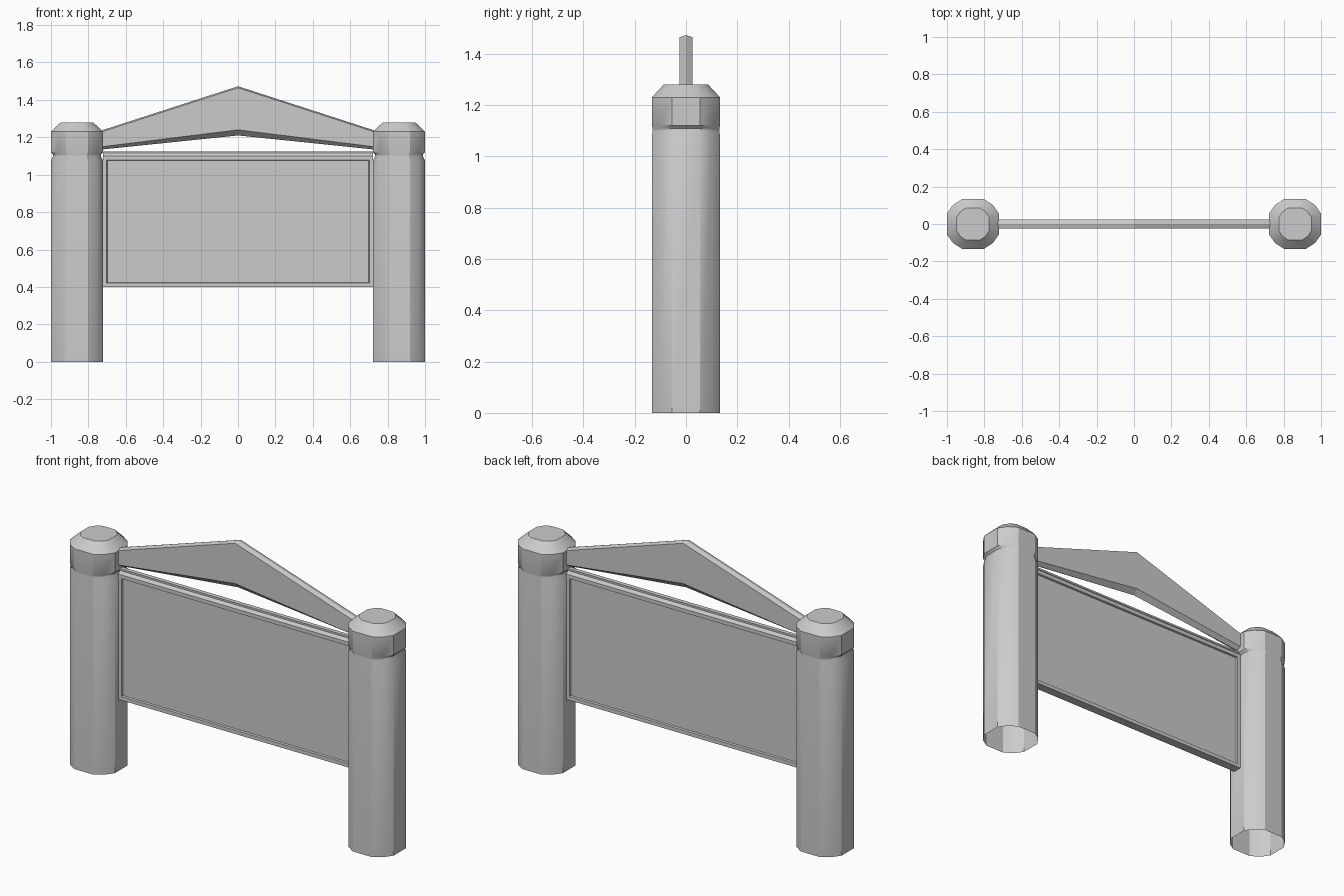
import bpy, bmesh, math

if "Cube" in bpy.data.objects:
    bpy.data.objects.remove(bpy.data.objects["Cube"])


def finish(name, bm, smooth=None):
    bmesh.ops.recalc_face_normals(bm, faces=bm.faces[:])
    mesh = bpy.data.meshes.new(name)
    bm.to_mesh(mesh)
    bm.free()
    ob = bpy.data.objects.new(name, mesh)
    bpy.context.collection.objects.link(ob)
    if smooth:
        bpy.ops.object.select_all(action='DESELECT')
        ob.select_set(True)
        bpy.context.view_layer.objects.active = ob
        bpy.ops.object.shade_smooth_by_angle(angle=math.radians(smooth))
    return ob


def loft(bm, rings, cap_start=True, cap_end=True):
    loops = [[bm.verts.new(p) for p in ring] for ring in rings]
    n = len(loops[0])
    for a, b in zip(loops, loops[1:]):
        for i in range(n):
            j = (i + 1) % n
            bm.faces.new((a[i], a[j], b[j], b[i]))
    if cap_start:
        bm.faces.new(loops[0][::-1])
    if cap_end:
        bm.faces.new(loops[-1])


# Posts: round section with a flat on each axis, grooved neck, chamfered cap
ANGLES = [math.radians(q * 90 + a) for q in range(4) for a in (22.5, 45, 67.5)]
POST = [  # height, x radius, y radius
    (0, .151, .144), (1.075, .151, .144), (1.098, .138, .141), (1.108, .138, .141),
    (1.12, .151, .144), (1.23, .151, .144), (1.28, .094, .094)]
for side, name in ((-1, "left_post"), (1, "right_post")):
    bm = bmesh.new()
    loft(bm, [[(side * .861 + rx * math.cos(a), ry * math.sin(a), z) for a in ANGLES]
              for z, rx, ry in POST], cap_start=False)
    finish(name, bm, 32)

# Sign board: section with a stepped top rail, recessed panel on both faces
section = [(-.025, .40), (-.025, 1.10), (-.012, 1.115), (-.012, 1.125),
           (.012, 1.125), (.012, 1.115), (.025, 1.10), (.025, .40)]
bm = bmesh.new()
loft(bm, [[(x, y, z) for y, z in section] for x in (-.723, .723)])
bmesh.ops.recalc_face_normals(bm, faces=bm.faces[:])
panels = [f for f in bm.faces if abs(f.normal.y) > .99 and f.calc_area() > .5]
bmesh.ops.inset_individual(bm, faces=panels, thickness=.03)
bmesh.ops.inset_individual(bm, faces=panels, thickness=.004, depth=-.01)
finish("sign_board", bm)


# Gable: peaked board whose upper and lower edges come to a ridge
def gable(y, top, low):
    e = low * .5
    return [(-.726, y, 1.23 + top), (0, y, 1.465 + top), (.726, y, 1.23 + top),
            (.726, y, 1.15 - e), (0, y, 1.24 - low), (-.726, y, 1.15 - e)]


bm = bmesh.new()
loft(bm, [gable(-.025, 0, 0), gable(0, .008, .03), gable(.025, 0, 0)])
finish("gable", bm)
